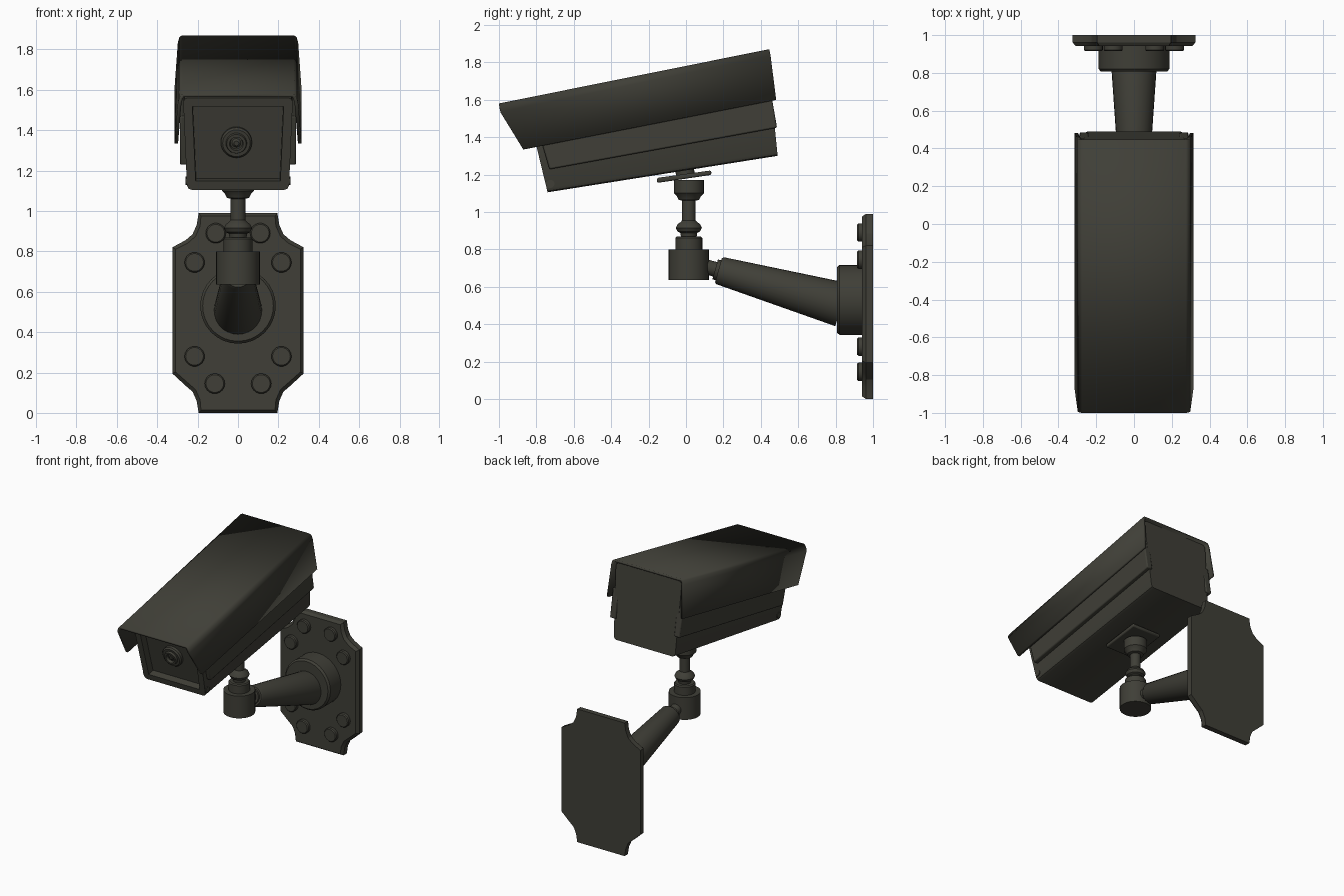
import bpy, bmesh, math
from mathutils import Vector

if "Cube" in bpy.data.objects:
    bpy.data.objects.remove(bpy.data.objects["Cube"])

mat = bpy.data.materials.new("dark olive grey")
mat.diffuse_color = (0.05, 0.049, 0.038, 1)
mat.use_nodes = True
mat.node_tree.nodes["Principled BSDF"].inputs["Base Color"].default_value = mat.diffuse_color


def finish(bm, name, angle=35):
    bmesh.ops.recalc_face_normals(bm, faces=bm.faces[:])
    me = bpy.data.meshes.new(name)
    bm.to_mesh(me)
    bm.free()
    me.materials.append(mat)
    ob = bpy.data.objects.new(name, me)
    bpy.context.collection.objects.link(ob)
    bpy.ops.object.select_all(action='DESELECT')
    ob.select_set(True)
    bpy.context.view_layer.objects.active = ob
    bpy.ops.object.shade_smooth_by_angle(angle=math.radians(angle))
    return ob


def loft(rings):
    """Closed solid through rings of equal length; returns bmesh and end caps."""
    bm = bmesh.new()
    vs = [[bm.verts.new(p) for p in r] for r in rings]
    n = len(vs[0])
    for a, b in zip(vs, vs[1:]):
        for i in range(n):
            bm.faces.new((a[i], a[(i + 1) % n], b[(i + 1) % n], b[i]))
    caps = [bm.faces.new(vs[0]), bm.faces.new(vs[-1])]
    bmesh.ops.recalc_face_normals(bm, faces=bm.faces[:])
    return bm, caps


def lathe(name, origin, axis, profile, sides=28):
    """Turned part: profile holds (distance along axis, radius)."""
    o, a = Vector(origin), Vector(axis).normalized()
    u = Vector((1, 0, 0)) if abs(a.x) < 0.9 else Vector((0, 1, 0))
    w = a.cross(u)
    turn = [2 * math.pi * i / sides for i in range(sides)]
    rings = [[o + a * t + (u * math.cos(k) + w * math.sin(k)) * r for k in turn]
             for t, r in profile]
    return finish(loft(rings)[0], name)


def bevel(ob, width, segments=2):
    m = ob.modifiers.new("bevel", 'BEVEL')
    m.width, m.segments, m.limit_method = width, segments, 'ANGLE'
    m.angle_limit = math.radians(40)


# Wall plate with notched corners and a chamfered front
corner = [(0.195, 0.99), (0.205, 0.93), (0.225, 0.885), (0.26, 0.855), (0.325, 0.82)]
right = corner + [(x, 0.99 - z) for x, z in reversed(corner)]
right[5] = (0.325, 0.195)
outline = right + [(-x, z) for x, z in reversed(right)]
bm, caps = loft([[(x, y, z) for x, z in outline] for y in (1.0, 0.962)])
bmesh.ops.inset_region(bm, faces=[caps[1]], thickness=0.018, depth=0.02)
finish(bm, "wall_plate", 25)

# Bolts on the wall plate
for s in (-1, 1):
    for x, z in ((0.11, 0.89), (0.215, 0.745), (0.215, 0.28), (0.115, 0.145)):
        lathe("bolt", (s * x, 0.95, z), (0, -1, 0), [(0, 0.05), (0.028, 0.05), (0.035, 0.044)], 18)

# Wall boss and tapered arm
lathe("wall_boss", (0, 0.945, 0.53), (0, -1, 0),
      [(0, 0.187), (0.125, 0.187), (0.138, 0.175)], 32)
start, end = Vector((0, 0.185, 0.685)), Vector((0, 0.83, 0.505))
lathe("arm", start, end - start, [(-0.13, 0.04), (-0.03, 0.04), (-0.03, 0.055), (-0.012, 0.055),
                                  (-0.012, 0.068), (0, 0.075), (0.67, 0.12)])

# Swivel post: cup, collars, stem and flange
lathe("swivel_post", (0, 0.015, 0), (0, 0, 1),
      [(0.635, 0.108), (0.80, 0.108), (0.80, 0.072), (0.86, 0.072), (0.868, 0.065),
       (0.868, 0.042), (0.888, 0.045), (0.895, 0.06), (0.915, 0.07), (0.935, 0.06),
       (0.945, 0.045), (0.955, 0.036), (1.06, 0.036), (1.065, 0.055), (1.085, 0.065),
       (1.10, 0.08), (1.17, 0.08)])

# Tilted mounting plate under the camera, with a short spacer
bm, caps = loft([[(x, y, z) for y, z in ((-0.155, 1.155), (0.135, 1.198), (0.135, 1.222), (-0.155, 1.182))]
                 for x in (-0.12, 0.12)])
bevel(finish(bm, "mounting_plate"), 0.008)
lathe("mount_spacer", (0, 0, 1.18), (0, -0.16, 1), [(0, 0.05), (0.07, 0.05)])

# Camera body, recessed window in the front face
profile = [(-0.74, 1.105, 0.252), (0.49, 1.30, 0.252), (0.435, 1.845, 0.272), (-0.85, 1.56, 0.272)]
bm, _ = loft([[(s * x, y, z) for y, z, x in profile] for s in (-1, 1)])
bm.normal_update()
long_edges = [e for e in bm.edges if abs(e.verts[0].co.y - e.verts[1].co.y) > 1]
bmesh.ops.bevel(bm, geom=long_edges, offset=0.022, segments=2, affect='EDGES', profile=0.5)
bm.normal_update()
front = min(bm.faces, key=lambda f: f.normal.y * f.calc_area())
bmesh.ops.inset_region(bm, faces=[front], thickness=0.045, depth=0)
bmesh.ops.inset_region(bm, faces=[front], thickness=0.006, depth=-0.05)
finish(bm, "camera_body", 40)

# Lens: stepped rings along the window normal
lathe("lens", (-0.008, -0.735, 1.345), (0, -0.972, -0.235),
      [(0, 0.077), (0.03, 0.077), (0.04, 0.068), (0.04, 0.052), (0.055, 0.048),
       (0.055, 0.034), (0.035, 0.03), (0.035, 0.022), (0.045, 0.012)])

# Side rails and small side screws
for s in (-1, 1):
    bm, _ = loft([[(s * x, y, z) for y, z in ((-0.80, 1.47), (-0.73, 1.228), (0.487, 1.45), (0.45, 1.66))]
                  for x in (0.24, 0.288)])
    bevel(finish(bm, "side_rail"), 0.008)
    lathe("side_screw", (s * 0.245, -0.725, 1.15), (s, 0, 0), [(0, 0.022), (0.014, 0.022)], 14)

# Sun hood: folded sheet with sloping sides, open below
stations = [  # front (y, z), back (y, z), half width
    ((-0.87, 1.335), (0.482, 1.60), 0.315),
    ((-0.992, 1.535), (0.452, 1.835), 0.298),
    ((-0.998, 1.562), (0.447, 1.862), 0.29),
    ((-1.0, 1.58), (0.445, 1.87), 0.275)]
path = [(f, b, -x) for f, b, x in stations] + [(f, b, x) for f, b, x in reversed(stations)]
bm = bmesh.new()
rows = [[bm.verts.new((x, *p)) for p in (f, b)] for f, b, x in path]
for a, b in zip(rows, rows[1:]):
    bm.faces.new((a[0], a[1], b[1], b[0]))
hood = finish(bm, "sun_hood")
top = max(hood.data.polygons, key=lambda p: p.area * abs(p.normal.z))
m = hood.modifiers.new("thickness", 'SOLIDIFY')
m.thickness = 0.018
m.offset = -1 if top.normal.z > 0 else 1
